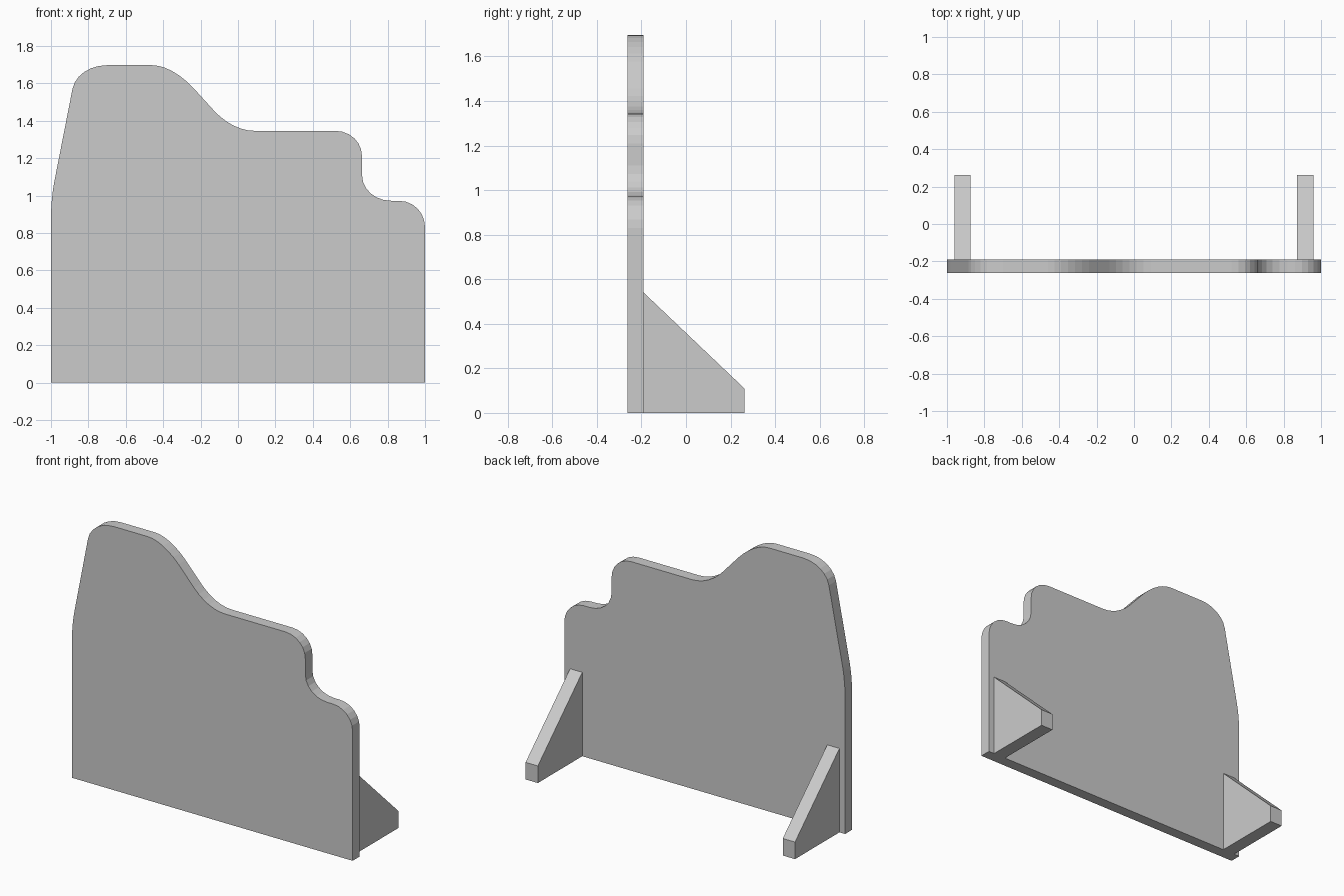
import bpy, bmesh
from mathutils import Vector

if "Cube" in bpy.data.objects:
    bpy.data.objects.remove(bpy.data.objects["Cube"])


def extruded(name, outline, offset):
    """Solid made by sweeping a closed 3D outline along an offset."""
    bm = bmesh.new()
    face = bm.faces.new([bm.verts.new(p) for p in outline])
    swept = bmesh.ops.extrude_face_region(bm, geom=[face])["geom"]
    bmesh.ops.translate(bm, vec=offset,
                        verts=[v for v in swept if isinstance(v, bmesh.types.BMVert)])
    bmesh.ops.recalc_face_normals(bm, faces=bm.faces)
    mesh = bpy.data.meshes.new(name)
    bm.to_mesh(mesh)
    bm.free()
    obj = bpy.data.objects.new(name, mesh)
    bpy.context.collection.objects.link(obj)
    return obj


def rounded(start, corner, end, k=0.56, steps=6):
    """Points of a smooth bend from start to end, tangent to both sides of the corner."""
    a, c, b = Vector(start), Vector(corner), Vector(end)
    h1, h2 = a.lerp(c, k), b.lerp(c, k)
    points = []
    for i in range(steps + 1):
        t = i / steps
        s = 1 - t
        points.append(a * s**3 + h1 * 3 * s * s * t + h2 * 3 * s * t * t + b * t**3)
    return points


FRONT, PANEL_BACK, BACK = -0.262, -0.19, 0.262

# Scalloped panel: outline runs from bottom left, up the right side and over the top
bends = [
    ((1.0, 0.83), (1.0, 0.972), (0.86, 0.972), 0.56),
    ((0.82, 0.972), (0.663, 0.972), (0.663, 1.11), 0.56),
    ((0.663, 1.21), (0.663, 1.346), (0.52, 1.346), 0.56),
    ((0.09, 1.346), (-0.03, 1.346), (-0.13, 1.456), 0.64),
    ((-0.24, 1.577), (-0.355, 1.697), (-0.46, 1.697), 0.64),
    ((-0.70, 1.697), (-0.86, 1.697), (-0.885, 1.57), 0.58),
    ((-0.982, 1.075), (-1.0, 0.98), (-1.0, 0.87), 0.66),
]
outline = [(-1.0, 0.0), (1.0, 0.0)]
for start, corner, end, k in bends:
    outline += rounded(start, corner, end, k)
extruded("panel", [(x, FRONT, z) for x, z in outline], (0, PANEL_BACK - FRONT, 0))

# Sloped support brackets behind the panel
bracket = [(PANEL_BACK, 0), (BACK, 0), (BACK, 0.11), (PANEL_BACK, 0.54)]
for side, x in (("left", -0.96), ("right", 0.872)):
    extruded(side + "_bracket", [(x, y, z) for y, z in bracket], (0.087, 0, 0))
